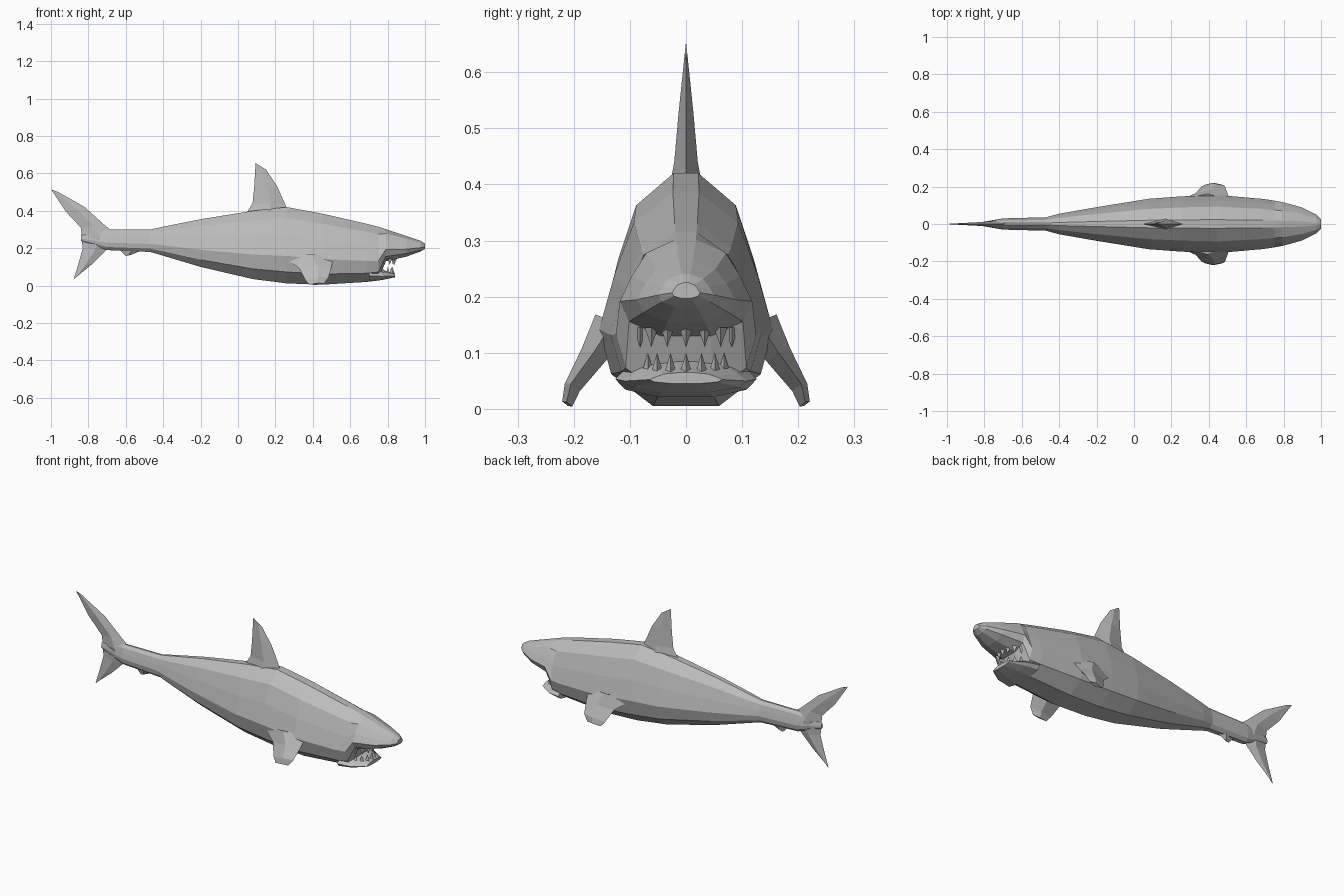
import bpy, bmesh, math
from mathutils import Vector

cube = bpy.data.objects.get("Cube")
if cube:
    bpy.data.objects.remove(cube, do_unlink=True)

grey = bpy.data.materials.new("shark grey")
grey.use_nodes = True
grey.diffuse_color = (0.5, 0.5, 0.5, 1)
grey.node_tree.nodes["Principled BSDF"].inputs["Base Color"].default_value = grey.diffuse_color


def finish(name, bm):
    bmesh.ops.recalc_face_normals(bm, faces=bm.faces)
    mesh = bpy.data.meshes.new(name)
    bm.to_mesh(mesh)
    bm.free()
    mesh.materials.append(grey)
    obj = bpy.data.objects.new(name, mesh)
    bpy.context.scene.collection.objects.link(obj)
    return obj


def loft(name, rings):
    """Skin a closed, flat-shaded shape through rings of equal length."""
    bm = bmesh.new()
    rows = [[bm.verts.new(p) for p in ring] for ring in rings]
    n = len(rows[0])
    for a, b in zip(rows, rows[1:]):
        for i in range(n):
            j = (i + 1) % n
            bm.faces.new((a[i], a[j], b[j], b[i]))
    bm.faces.new(rows[0])
    bm.faces.new(rows[-1])
    return finish(name, bm)


# Half cross-section: share of width, share of height
SECTION = [(0.15, 1), (0.6, 0.86), (0.82, 0.62), (1, 0.36), (0.86, 0.15), (0.38, 0)]


def body_ring(x, top, bottom, width):
    half = [(x, w * width, bottom + h * (top - bottom)) for w, h in SECTION]
    return half + [(px, -py, pz) for px, py, pz in reversed(half)]


def fin(name, sections, normal):
    """Diamond-section fin; each section is lead point, trail point, half thickness."""
    rings = []
    for lead, trail, thick in sections:
        lead, trail = Vector(lead), Vector(trail)
        middle = lead.lerp(trail, 0.45)
        side = Vector(normal).normalized() * thick
        rings.append([lead, middle + side, trail, middle - side])
    return loft(name, rings)


# Body from tail stock to snout, stepping up at the back of the mouth
loft("body", [body_ring(*s) for s in [
    (-0.84, 0.27, 0.24, 0.006),
    (-0.70, 0.30, 0.19, 0.030),
    (-0.47, 0.30, 0.18, 0.036),
    (-0.40, 0.315, 0.16, 0.055),
    (-0.20, 0.355, 0.10, 0.090),
    (0.08, 0.40, 0.035, 0.135),
    (0.26, 0.42, 0.012, 0.148),
    (0.45, 0.385, 0.005, 0.155),
    (0.69, 0.33, 0.02, 0.134),
    (0.75, 0.315, 0.03, 0.125),
    (0.79, 0.302, 0.13, 0.118),
    (0.90, 0.265, 0.155, 0.088),
    (0.975, 0.24, 0.182, 0.050),
    (1.00, 0.225, 0.197, 0.025),
]])

# Lower jaw
loft("lower_jaw", [body_ring(*s) for s in [
    (0.70, 0.11, 0.021, 0.126),
    (0.77, 0.085, 0.03, 0.110),
    (0.84, 0.065, 0.045, 0.065),
]])

# Dorsal fin
fin("dorsal_fin", [
    ((0.27, 0, 0.40), (0.04, 0, 0.38), 0.03),
    ((0.25, 0, 0.44), (0.078, 0, 0.44), 0.021),
    ((0.21, 0, 0.53), (0.087, 0, 0.53), 0.013),
    ((0.15, 0, 0.62), (0.094, 0, 0.655), 0.002),
], (0, 1, 0))

# Tail lobes
fin("upper_tail_lobe", [
    ((-0.66, 0, 0.28), (-0.83, 0, 0.20), 0.022),
    ((-0.72, 0, 0.33), (-0.84, 0, 0.31), 0.013),
    ((-0.82, 0, 0.42), (-0.92, 0, 0.395), 0.008),
    ((-0.96, 0, 0.50), (-1.0, 0, 0.515), 0.002),
], (0, 1, 0))
fin("lower_tail_lobe", [
    ((-0.67, 0, 0.25), (-0.84, 0, 0.27), 0.022),
    ((-0.71, 0, 0.185), (-0.83, 0, 0.20), 0.013),
    ((-0.78, 0, 0.115), (-0.855, 0, 0.11), 0.007),
    ((-0.865, 0, 0.045), (-0.88, 0, 0.03), 0.002),
], (0, 1, 0))

# Small fin under the tail stock
fin("anal_fin", [
    ((-0.49, 0, 0.20), (-0.65, 0, 0.21), 0.025),
    ((-0.57, 0, 0.165), (-0.60, 0, 0.157), 0.004),
], (0, 1, 0))

# Pectoral fins
for label, s in (("left", 1), ("right", -1)):
    fin(label + "_pectoral_fin", [
        ((0.51, s * 0.13, 0.155), (0.25, s * 0.13, 0.15), 0.035),
        ((0.50, s * 0.165, 0.10), (0.33, s * 0.165, 0.09), 0.024),
        ((0.485, s * 0.205, 0.045), (0.36, s * 0.20, 0.03), 0.015),
        ((0.46, s * 0.213, 0.012), (0.38, s * 0.21, 0.005), 0.010),
    ], (0, s * 0.9, 0.45))


# Teeth in arcs along both jaws
def teeth(name, count, front, spread, base, height):
    bm = bmesh.new()
    for i in range(count):
        a = math.radians(-65 + 130 * i / (count - 1))
        x, y = front - 0.09 * (1 - math.cos(a)), spread * math.sin(a)
        ring = [bm.verts.new((x + dx, y + dy, base))
                for dx, dy in ((0.014, 0), (-0.008, 0.012), (-0.008, -0.012))]
        tip = bm.verts.new((x, y, base + height))
        bm.faces.new(ring)
        for j in range(3):
            bm.faces.new((ring[j], ring[(j + 1) % 3], tip))
    finish(name, bm)


teeth("lower_teeth", 7, 0.825, 0.075, 0.06, 0.04)
teeth("upper_teeth", 7, 0.835, 0.09, 0.145, -0.035)
